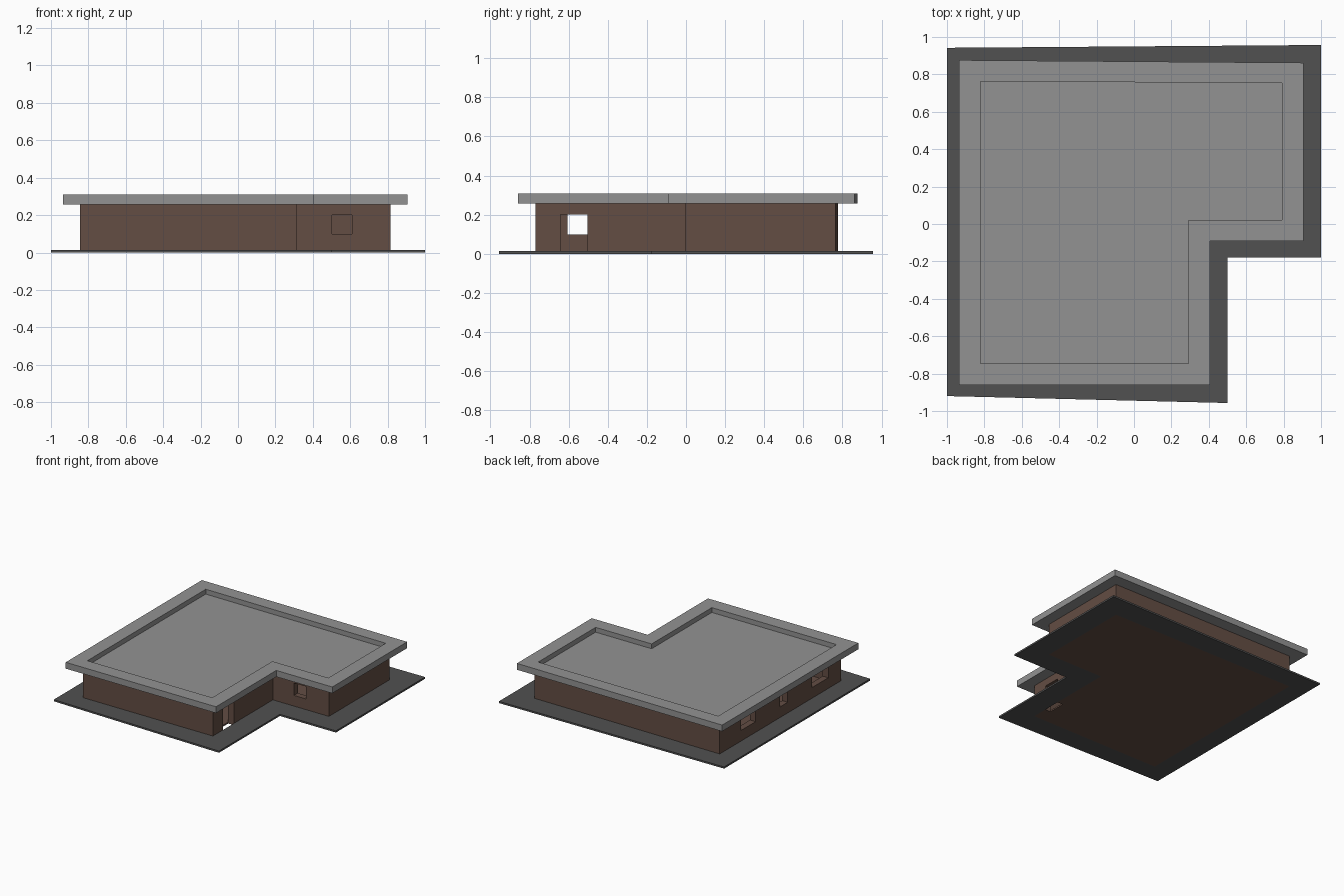
import bpy, bmesh

if "Cube" in bpy.data.objects:
    bpy.data.objects.remove(bpy.data.objects["Cube"])


def material(name, rgb):
    m = bpy.data.materials.new(name)
    m.diffuse_color = (*rgb, 1)
    m.use_nodes = True
    m.node_tree.nodes["Principled BSDF"].inputs["Base Color"].default_value = m.diffuse_color
    return m


GREY = material("roof grey", (0.29, 0.29, 0.29))
DARK = material("paving dark grey", (0.082, 0.082, 0.082))
BROWN = material("wall brown", (0.125, 0.075, 0.057))


def l_shape(x0, x1, xn, y0, y0n, yn, y1, y1l):
    """L-shaped plan with the notch at the front right, slightly skewed ends."""
    return [(x0, y0), (xn, y0n), (xn, yn), (x1, yn), (x1, y1), (x0, y1l)]


def loft(name, loops, mat, ring=False):
    """Skin stacked (outline, z) loops; close as a ring or cap both ends."""
    bm = bmesh.new()
    rows = [[bm.verts.new((x, y, z)) for x, y in pts] for pts, z in loops]
    pairs = list(zip(rows, rows[1:]))
    if ring:
        pairs.append((rows[-1], rows[0]))
    else:
        bm.faces.new(rows[0])
        bm.faces.new(rows[-1])
    for a, b in pairs:
        n = len(a)
        for i in range(n):
            j = (i + 1) % n
            bm.faces.new((a[i], a[j], b[j], b[i]))
    bmesh.ops.recalc_face_normals(bm, faces=bm.faces)
    me = bpy.data.meshes.new(name)
    bm.to_mesh(me)
    bm.free()
    me.materials.append(mat)
    ob = bpy.data.objects.new(name, me)
    bpy.context.collection.objects.link(ob)
    return ob


def cut(target, x0, x1, y0, y1, z0, z1):
    rect = [(x0, y0), (x1, y0), (x1, y1), (x0, y1)]
    c = loft("opening_cutter", [(rect, z0), (rect, z1)], BROWN)
    c.hide_render = True
    mod = target.modifiers.new("opening", 'BOOLEAN')
    mod.operation = 'DIFFERENCE'
    mod.solver = 'EXACT'
    mod.object = c
    bpy.context.view_layer.objects.active = target
    bpy.ops.object.modifier_apply(modifier=mod.name)
    bpy.data.objects.remove(c)


T = 0.05                                   # wall thickness
paving_out = l_shape(-1, 1, 0.5, -0.92, -0.957, -0.18, 0.957, 0.942)
wall_out = l_shape(-0.845, 0.815, 0.315, -0.77, -0.77, -0.005, 0.765, 0.777)
wall_in = l_shape(-0.845 + T, 0.815 - T, 0.315 - T, -0.77 + T, -0.77 + T,
                  -0.005 + T, 0.765 - T, 0.777 - T)
roof_out = l_shape(-0.936, 0.906, 0.406, -0.86, -0.86, -0.092, 0.862, 0.876)
roof_in = l_shape(-0.822, 0.792, 0.292, -0.746, -0.746, 0.021, 0.753, 0.763)

# Paving around the house
loft("paving", [(paving_out, 0), (paving_out, 0.014),
                (wall_out, 0.014), (wall_out, 0)], DARK, ring=True)

# Floor inside the walls
loft("floor", [(wall_in, 0), (wall_in, 0.012)], BROWN)

# Walls with openings
walls = loft("walls", [(wall_out, 0), (wall_out, 0.258),
                       (wall_in, 0.258), (wall_in, 0)], BROWN, ring=True)
cut(walls, 0.2, 0.4, -0.643, -0.503, -0.1, 0.2)          # door
cut(walls, 0.503, 0.61, -0.1, 0.1, 0.1, 0.2)             # notch window
for y0, y1 in ((0.32, 0.505), (-0.09, 0.01), (-0.607, -0.4)):
    cut(walls, -0.95, -0.7, y0, y1, 0.1, 0.2)            # left windows

# Flat roof with raised rim
loft("roof", [(roof_out, 0.258), (roof_out, 0.309),
              (roof_in, 0.309), (roof_in, 0.27)], GREY)
